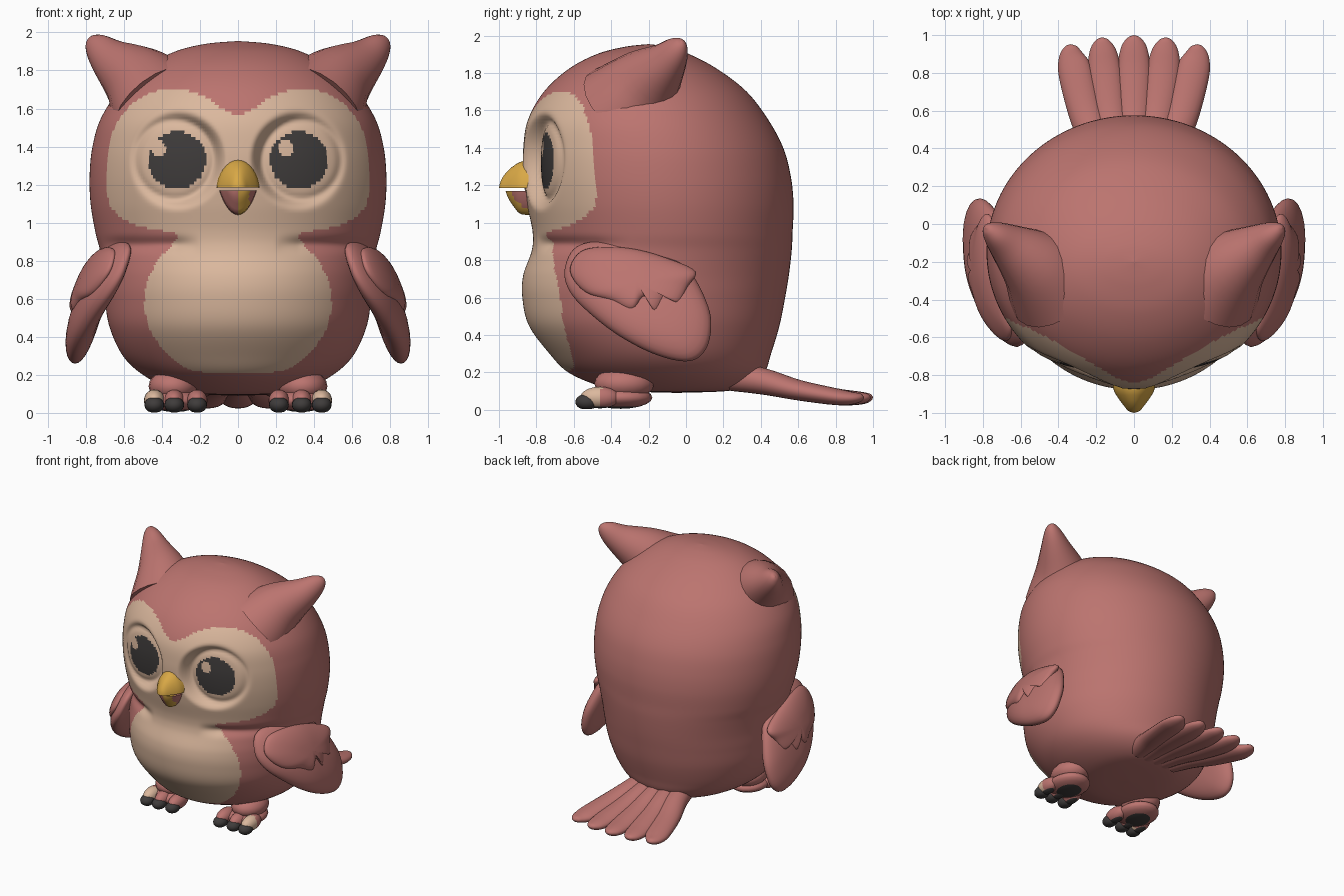
import bpy, bmesh
from math import sin, cos, pi, hypot, exp, radians
from mathutils import Vector

if "Cube" in bpy.data.objects:
    bpy.data.objects.remove(bpy.data.objects["Cube"])


def material(name, rgb):
    m = bpy.data.materials.new(name)
    m.use_nodes = True
    m.diffuse_color = (*rgb, 1)
    bsdf = m.node_tree.nodes["Principled BSDF"]
    bsdf.inputs["Base Color"].default_value = (*rgb, 1)
    bsdf.inputs["Roughness"].default_value = 0.8
    return m


ROSE = material("rose plumage", (0.50, 0.175, 0.16))
CREAM = material("cream plumage", (0.71, 0.48, 0.34))
DARK = material("charcoal", (0.05, 0.045, 0.044))
GOLD = material("golden beak", (0.69, 0.39, 0.06))


def spline(pts, n, closed=False):
    """Catmull-Rom curve through tuples of any size."""
    pts = [Vector(p) for p in pts]
    count, out = len(pts), []
    for i in range(count if closed else count - 1):
        pick = lambda j: pts[j % count] if closed else pts[max(0, min(count - 1, j))]
        a, b, c, d = (pick(i + k) for k in (-1, 0, 1, 2))
        for k in range(n):
            t = k / n
            out.append(b + (c - a) * (t / 2) + (a * 2 - b * 5 + c * 4 - d) * (t * t / 2)
                       + (b * 3 - a - c * 3 + d) * (t ** 3 / 2))
    return out if closed else out + [pts[-1]]


def loft(name, rings, mats, rule=None, sharp=50):
    """Skin closed rings; rule(centre) picks the material slot of a face."""
    bm = bmesh.new()
    rows = [[bm.verts.new(p) for p in ring] for ring in rings]
    for low, high in zip(rows, rows[1:]):
        for i in range(len(low)):
            j = (i + 1) % len(low)
            bm.faces.new((low[i], low[j], high[j], high[i]))
    for cap in (rows[0], rows[-1]):
        bm.faces.new(cap)
    bmesh.ops.remove_doubles(bm, verts=bm.verts, dist=0.0004)
    bmesh.ops.recalc_face_normals(bm, faces=bm.faces)
    for f in bm.faces:
        if rule:
            f.material_index = rule(f.calc_center_median())
    me = bpy.data.meshes.new(name)
    bm.to_mesh(me)
    bm.free()
    for m in mats:
        me.materials.append(m)
    me.shade_smooth()
    me.set_sharp_from_angle(angle=radians(sharp))
    ob = bpy.data.objects.new(name, me)
    bpy.context.collection.objects.link(ob)
    return ob


def ball(name, c, r, mats, rule=None, n=20):
    rings = []
    for k in range(n // 2 + 1):
        p = pi * k / (n // 2)
        rings.append([(c[0] + r[0] * sin(p) * cos(2 * pi * i / n),
                       c[1] + r[1] * sin(p) * sin(2 * pi * i / n),
                       max(0.003, c[2] + r[2] * cos(p))) for i in range(n)])
    return loft(name, rings, mats, rule)


def tube(name, stations, n=20):
    """Stations hold x, y, z, half width, half height."""
    st = spline(stations, 5)
    rings = []
    for k, s in enumerate(st):
        p = Vector(s[:3])
        t = Vector(st[min(k + 1, len(st) - 1)][:3]) - Vector(st[max(k - 1, 0)][:3])
        side = t.cross(Vector((0, 0, 1))).normalized()
        up = side.cross(t).normalized()
        rings.append([p + side * s[3] * cos(2 * pi * i / n) + up * s[4] * sin(2 * pi * i / n)
                      for i in range(n)])
    return loft(name, rings, [ROSE])


# Body: height, half width, front, back
BODY = [(.09, 0, -.05, -.05), (.1, .22, -.32, .22), (.13, .36, -.47, .34), (.2, .5, -.63, .42),
        (.3, .605, -.73, .455), (.45, .675, -.84, .5), (.6, .7, -.875, .53), (.72, .71, -.87, .55),
        (.85, .725, -.825, .565), (.95, .75, -.82, .57), (1.1, .775, -.85, .575),
        (1.25, .78, -.87, .56), (1.4, .765, -.87, .52), (1.55, .72, -.845, .44),
        (1.7, .62, -.76, .325), (1.82, .48, -.63, .17), (1.9, .33, -.48, .02),
        (1.94, .17, -.33, -.1), (1.955, 0, -.2, -.2)]

# Half outline of the cream face and belly
MASK = spline([(0, 1.56), (.07, 1.59), (.17, 1.66), (.3, 1.7), (.42, 1.695), (.55, 1.63),
               (.65, 1.5), (.69, 1.33), (.69, 1.17), (.66, 1.07), (.57, 1), (.45, .965),
               (.34, .95), (.32, .92), (.36, .87), (.42, .8), (.48, .68), (.49, .55),
               (.46, .43), (.39, .33), (.3, .25), (.2, .215), (0, .21)], 4)
EYE_X, EYE_Z = .32, 1.33


def in_mask(x, z):
    inside = False
    for a, b in zip(MASK, MASK[1:]):
        if (a.y > z) != (b.y > z) and x < a.x + (b.x - a.x) * (z - a.y) / (b.y - a.y):
            inside = not inside
    return inside


def body_rule(c):
    if c.y > -.2:
        return 0
    x = abs(c.x)
    if hypot((x - EYE_X) / .152, (c.z - EYE_Z) / .15) < 1:
        glint_x = .25 if c.x > 0 else -.42
        return 1 if hypot(c.x - glint_x, c.z - 1.39) < .04 else 2
    return 1 if in_mask(x, c.z) else 0


def relief(x, y, z):
    """Eye sockets and the crease below the cheeks."""
    if y > -.3:
        return y
    d = hypot(abs(x) - EYE_X - .01, z - EYE_Z)
    fade = max(0, min(1, (.27 - d) / .08))
    fade = fade * fade * (3 - 2 * fade)
    y += fade * (.05 - .2 * (abs(x) - EYE_X)) + .014 * exp(-((d - .21) / .02) ** 2)
    crease = min(1, max(0, (abs(x) - .2) / .12)) * min(1, (-.3 - y) / .2)
    return y + .03 * max(0, crease) * exp(-((z - .885) / .035) ** 2)


SEG = 230
rings = []
for z, w, front, back in spline(BODY, 9):
    ring = []
    for i in range(SEG):
        t = 2 * i / SEG - 1
        a = pi * (.6 * t + .4 * t ** 3)
        x, y = max(0, w) * sin(a), (front + back) / 2 - (back - front) / 2 * cos(a)
        ring.append((x, relief(x, y, z), z))
    rings.append(ring)
loft("body", rings, [ROSE, CREAM, DARK], body_rule, 80)


# Beak halves: depth, half width, height
def beak(name, profile, base, sign, power, mats, rule=None):
    rings = []
    for y, w, h in spline(profile, 3):
        arc = [pi * i / 16 for i in range(17)]
        ring = [(w * cos(a), y, base + sign * h * sin(a) ** power) for a in arc]
        rings.append(ring + [(w * k, y, base) for k in (-.5, 0, .5)])
    loft(name, rings, mats, rule, 40)


beak("upper_beak", [(-.78, .115, .15), (-.87, .11, .145), (-.92, .085, .12), (-.96, .055, .085),
                    (-.99, .03, .04), (-1, 0, 0)], 1.185, 1, 1.2, [GOLD])
beak("lower_beak", [(-.78, .1, .13), (-.88, .095, .125), (-.92, .075, .085), (-.95, .045, .04),
                    (-.965, 0, 0)], 1.17, -1, 1.8, [ROSE, GOLD],
     lambda c: int(0 < c.x < .06))


# Wing pads: a domed plate over a side outline
def pad(name, outline, s, shift, thick):
    edge = spline(outline, 5, True)
    mid = sum(edge, Vector((0, 0))) / len(edge)
    rings = []
    for k in range(17):
        a = pi * k / 16
        ring = []
        for p in edge:
            q = mid + (p - mid) * sin(a) ** .7 if 0 < k < 16 else mid
            h = .88 - q.y
            x = .65 + .52 * h - .3 * h * h - .5 * min(0, q.x + .2) ** 2
            ring.append((s * (x + shift + thick * cos(a)), q.x, q.y))
        rings.append(ring)
    loft(name, rings, [ROSE], None, 70)


WING = [(-.65, .74), (-.6, .86), (-.48, .9), (-.28, .89), (-.1, .83), (.02, .74), (.1, .6),
        (.135, .47), (.11, .33), (.02, .26), (-.15, .29), (-.35, .39), (-.52, .52), (-.62, .63)]
COVERT = [(-.62, .74), (-.57, .84), (-.46, .87), (-.28, .86), (-.1, .81), (.05, .74), (.01, .66),
          (-.04, .57), (-.1, .61), (-.16, .52), (-.22, .6), (-.29, .53), (-.4, .58), (-.54, .63)]

for s, label in ((1, "left"), (-1, "right")):
    pad(label + "_wing", WING, s, 0, .085)
    pad(label + "_wing_coverts", COVERT, s, .055, .06)

    # Ear tufts
    tube(label + "_ear_tuft", [(s * .42, -.32, 1.62, .27, .27), (s * .52, -.22, 1.74, .2, .2),
                               (s * .66, -.11, 1.85, .115, .12), (s * .74, -.05, 1.925, .065, .075),
                               (s * .775, -.025, 1.96, .03, .035), (s * .785, -.02, 1.97, 0, 0)])

    # Feet with dark soles and claws
    sole = lambda c: int(c.z < .02)
    ball(label + "_leg", (s * .34, -.33, .14), (.13, .16, .09), [ROSE])
    ball(label + "_foot", (s * .33, -.35, .065), (.145, .17, .06), [ROSE, DARK], sole)
    for k, x in enumerate((.215, .335, .44)):
        toe = f"{label}_toe_{k + 1}"
        outer = k == 2
        ball(toe, (s * x, -.46, .065), (.055, .105, .058), [ROSE, DARK, CREAM],
             lambda c: 1 if c.z < .02 else 2 if outer and c.y < -.45 else 0)
        ball(toe + "_claw", (s * x, -.53, .042), (.052, .062, .043), [DARK])

# Tail fan
for i in range(-2, 3):
    tip = 1 - .012 * i * i
    tube(f"tail_feather_{i + 3}", [(.08 * i, .25, .18, .08, .08), (.1 * i, .42, .15, .085, .07),
                                   (.13 * i, .6, .105, .09, .055), (.155 * i, .8, .07, .09, .045),
                                   (.165 * i, tip - .07, .062, .07, .035),
                                   (.167 * i, tip - .015, .066, .035, .02),
                                   (.167 * i, tip, .068, 0, 0)])
